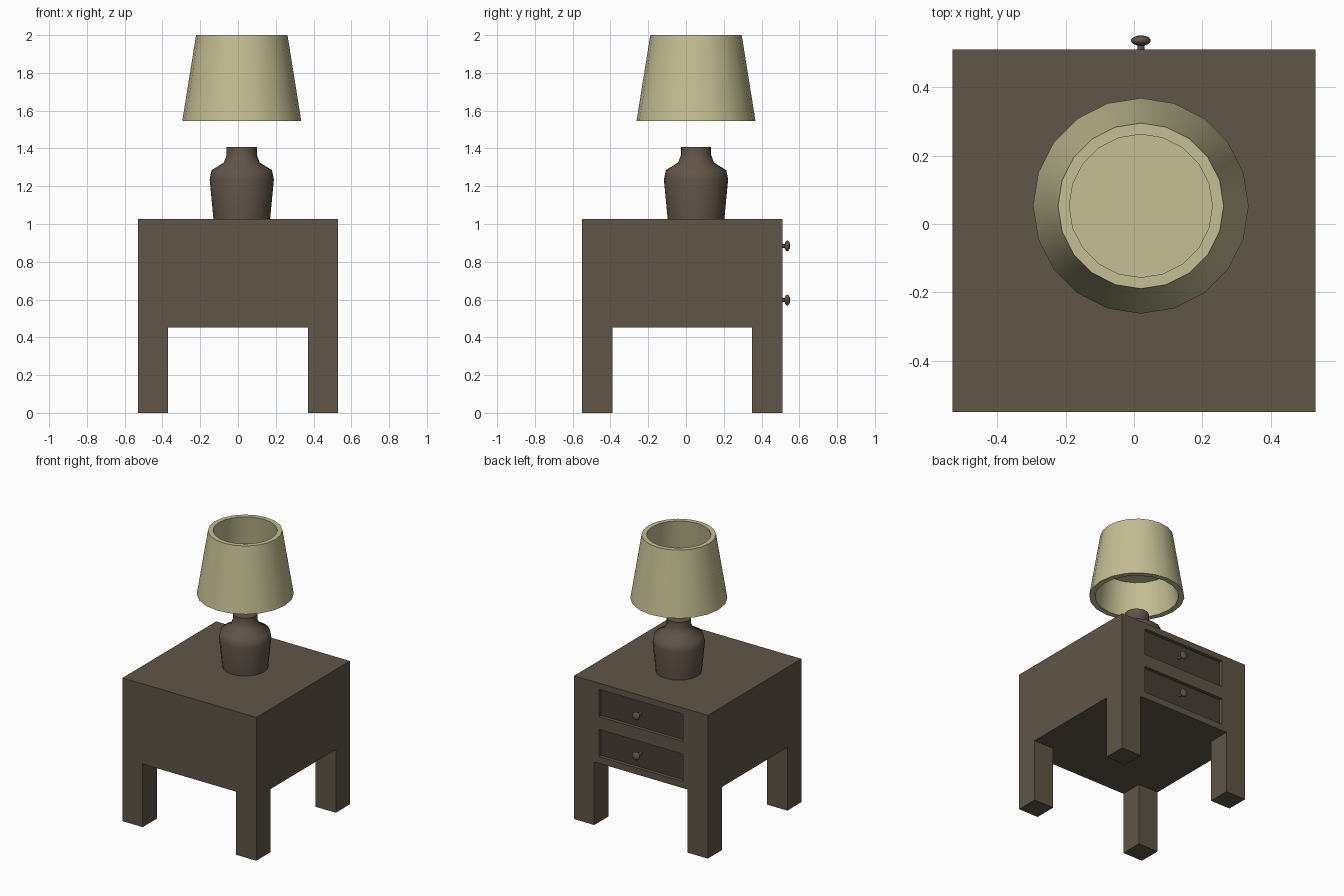
import bpy, bmesh, math
from mathutils import Matrix, Vector

cube = bpy.data.objects.get("Cube")
if cube:
    bpy.data.objects.remove(cube, do_unlink=True)


def material(name, rgb):
    m = bpy.data.materials.new(name)
    m.use_nodes = True
    m.diffuse_color = (*rgb, 1)
    m.node_tree.nodes["Principled BSDF"].inputs["Base Color"].default_value = (*rgb, 1)
    return m


BROWN = material("brown wood", (0.117, 0.090, 0.065))
DARK = material("dark drawer wood", (0.060, 0.047, 0.036))
BASE = material("lamp base brown", (0.122, 0.090, 0.068))
CREAM = material("cream shade", (0.552, 0.514, 0.290))


def add_object(name, bm, mat, smooth=None):
    mesh = bpy.data.meshes.new(name)
    bmesh.ops.recalc_face_normals(bm, faces=bm.faces)
    bm.to_mesh(mesh)
    bm.free()
    ob = bpy.data.objects.new(name, mesh)
    bpy.context.collection.objects.link(ob)
    mesh.materials.append(mat)
    if smooth:
        bpy.ops.object.select_all(action="DESELECT")
        ob.select_set(True)
        bpy.context.view_layer.objects.active = ob
        bpy.ops.object.shade_smooth_by_angle(angle=math.radians(smooth))
    return ob


def box(name, low, high):
    low, high = Vector(low), Vector(high)
    bm = bmesh.new()
    bmesh.ops.create_cube(bm, size=1, matrix=Matrix.Translation((low + high) / 2)
                          @ Matrix.Diagonal((*(high - low), 1)))
    return add_object(name, bm, BROWN)


def lathe(name, profile, mat, centre, smooth, closed=False, sides=20):
    """Turn an (radius, height) profile into a round part about z."""
    bm = bmesh.new()
    rings = [[bm.verts.new((r * math.cos(math.tau * i / sides),
                            r * math.sin(math.tau * i / sides), z))
              for i in range(sides)] for r, z in profile]
    pairs = list(zip(rings, rings[1:]))
    if closed:
        pairs.append((rings[-1], rings[0]))
    else:
        bm.faces.new(rings[0])
        bm.faces.new(rings[-1])
    for a, b in pairs:
        for i in range(sides):
            j = (i + 1) % sides
            bm.faces.new((a[i], a[j], b[j], b[i]))
    ob = add_object(name, bm, mat, smooth)
    ob.location = centre
    return ob


# Cabinet: one block, hollowed out between the legs and at the drawers
HALF, MID_Y, TOP, UNDER = 0.53, -0.02, 1.026, 0.452
BACK = MID_Y + HALF
GAP = HALF - 0.16
PANEL_Y = BACK - 0.025
DRAWER_Z = (0.884, 0.597)

cabinet = box("cabinet", (-HALF, MID_Y - HALF, 0), (HALF, BACK, TOP))
cutters = [box("gap_cutter", (-GAP, -1, -1), (GAP, 1, UNDER)),
           box("gap_cutter", (-1, MID_Y - GAP, -1), (1, MID_Y + GAP, UNDER))]
for z in DRAWER_Z:
    cutters.append(box("drawer_cutter", (-0.332, PANEL_Y, z - 0.098), (0.332, 1, z + 0.098)))
bpy.context.view_layer.objects.active = cabinet
for cutter in cutters:
    mod = cabinet.modifiers.new("cut", "BOOLEAN")
    mod.operation, mod.solver, mod.object = "DIFFERENCE", "EXACT", cutter
    bpy.ops.object.modifier_apply(modifier=mod.name)
    bpy.data.objects.remove(cutter, do_unlink=True)

# Drawer fronts are the recessed faces that look backwards
cabinet.data.materials.clear()
cabinet.data.materials.append(BROWN)
cabinet.data.materials.append(DARK)
for face in cabinet.data.polygons:
    recessed = face.normal.y > 0.9 and abs(face.center.y - PANEL_Y) < 0.005
    face.material_index = int(recessed)

# Drawer knobs
for label, z in zip(("upper", "lower"), DRAWER_Z):
    bm = bmesh.new()
    bmesh.ops.create_uvsphere(bm, u_segments=16, v_segments=10, radius=0.029,
                              matrix=Matrix.Translation((0.02, 0.536, z))
                              @ Matrix.Diagonal((1, 0.52, 1, 1)))
    bmesh.ops.create_cone(bm, cap_ends=True, segments=12, radius1=0.01, radius2=0.01,
                          depth=0.05, matrix=Matrix.Translation((0.02, PANEL_Y + 0.025, z))
                          @ Matrix.Rotation(math.pi / 2, 4, "X"))
    add_object(label + "_drawer_knob", bm, BASE, 40)

# Lamp
LAMP = (0.02, 0.053, 0)
lathe("lamp_base", [(0.150, TOP), (0.170, 1.235), (0.160, 1.285), (0.095, 1.325),
                    (0.080, 1.365), (0.080, 1.407)], BASE, LAMP, 50)
lathe("lamp_shade", [(0.315, 1.545), (0.242, 2.0), (0.209, 2.0), (0.276, 1.545)],
      CREAM, LAMP, 40, closed=True)
lathe("shade_disc", [(0.242, 1.788), (0.241, 1.794)], CREAM, LAMP, 40)
